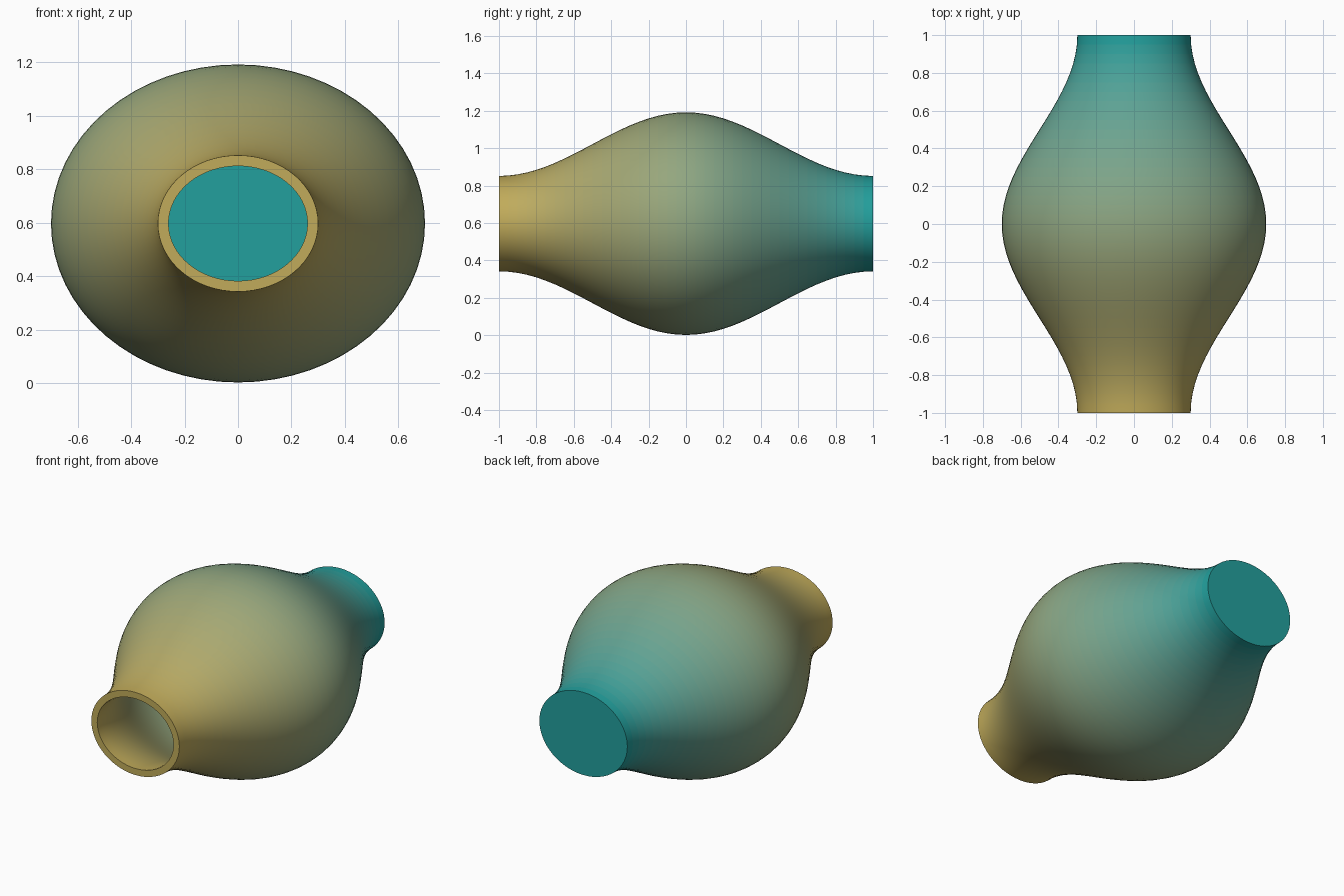
import bpy, bmesh, math

if "Cube" in bpy.data.objects:
    bpy.data.objects.remove(bpy.data.objects["Cube"])

SEGS, STEPS, BANDS = 64, 40, 40
WALL, SQUASH, CENTRE_Z = 0.04, 0.85, 0.597
YELLOW, TEAL = (0.54, 0.41, 0.10), (0.01, 0.35, 0.34)


def radius(y):
    return 0.5 + 0.2 * math.cos(math.pi * y)


def ring(bm, y, rx, rz):
    return [bm.verts.new((rx * math.cos(a), y, CENTRE_Z + rz * math.sin(a)))
            for a in (2 * math.pi * i / SEGS for i in range(SEGS))]


bm = bmesh.new()
rings = []

# Outer skin from the open front to the closed back
for i in range(STEPS + 1):
    y = -1 + 2 * i / STEPS
    r = radius(y)
    rings.append(ring(bm, y, r, r * SQUASH))
outer_end = rings[-1]

# Inner skin, offset by the wall thickness, from the floor back to the mouth
inner = []
for i in range(STEPS + 1):
    y = (1 - WALL) - (2 - WALL) * i / STEPS
    r = radius(y)
    slope = -0.2 * math.pi * math.sin(math.pi * y)
    w = WALL * math.sqrt(1 + slope * slope)
    inner.append(ring(bm, y, r - w, r * SQUASH - w))


def bridge(a, b):
    for i in range(SEGS):
        j = (i + 1) % SEGS
        bm.faces.new((a[i], a[j], b[j], b[i]))


for chain in (rings, inner):
    for a, b in zip(chain, chain[1:]):
        bridge(a, b)

# Mouth rim, back cap and inner floor
bridge(inner[-1], rings[0])
bm.faces.new(outer_end)
bm.faces.new(inner[0])
bmesh.ops.recalc_face_normals(bm, faces=bm.faces)
# The floor and inner skin belong to the same closed shell
for f in bm.faces:
    y = f.calc_center_median().y
    f.material_index = max(0, min(BANDS - 1, int((y + 1) / 2 * BANDS)))
    f.smooth = True

mesh = bpy.data.meshes.new("vase")
bm.to_mesh(mesh)
bm.free()
vase = bpy.data.objects.new("vase", mesh)
bpy.context.collection.objects.link(vase)

# Colour gradient from yellow mouth to teal base
for k in range(BANDS):
    t = (k + 0.5) / BANDS
    mat = bpy.data.materials.new(f"glaze_{k:02d}")
    mat.diffuse_color = tuple(p + (q - p) * t for p, q in zip(YELLOW, TEAL)) + (1.0,)
    mat.use_nodes = True
    mat.node_tree.nodes["Principled BSDF"].inputs["Base Color"].default_value = mat.diffuse_color
    mesh.materials.append(mat)

bpy.context.view_layer.objects.active = vase
vase.select_set(True)
bpy.ops.object.shade_smooth_by_angle(angle=math.radians(35))
